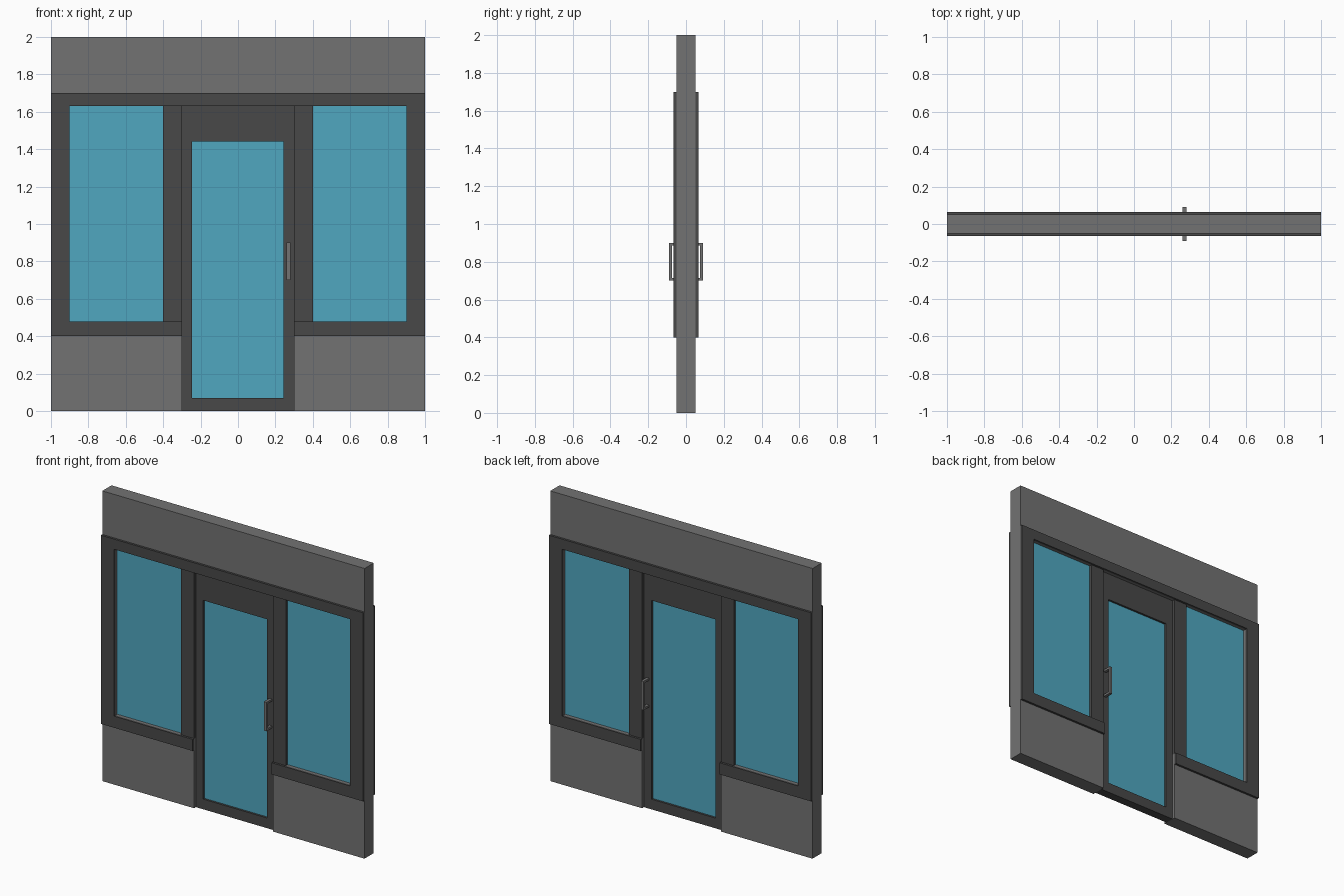
import bpy
import bmesh

old = bpy.data.objects.get("Cube")
if old:
    bpy.data.objects.remove(old, do_unlink=True)


def material(name, rgb):
    m = bpy.data.materials.new(name)
    m.use_nodes = True
    m.diffuse_color = (*rgb, 1)
    m.node_tree.nodes["Principled BSDF"].inputs["Base Color"].default_value = (*rgb, 1)
    return m


WALL = material("wall_grey", (0.17, 0.17, 0.17))
FRAME = material("dark_frame", (0.065, 0.065, 0.065))
GLASS = material("blue_glass", (0.08, 0.39, 0.53))


def finish(name, bm, mat):
    bmesh.ops.recalc_face_normals(bm, faces=bm.faces)
    mesh = bpy.data.meshes.new(name)
    bm.to_mesh(mesh)
    bm.free()
    mesh.materials.append(mat)
    obj = bpy.data.objects.new(name, mesh)
    bpy.context.collection.objects.link(obj)
    return obj


def slab(name, outline, y0, y1, mat):
    """Extrude an (x, z) outline from y0 to y1."""
    bm = bmesh.new()
    face = bm.faces.new([bm.verts.new((x, y0, z)) for x, z in outline])
    out = bmesh.ops.extrude_face_region(bm, geom=[face])
    moved = [v for v in out["geom"] if isinstance(v, bmesh.types.BMVert)]
    bmesh.ops.translate(bm, verts=moved, vec=(0, y1 - y0, 0))
    return finish(name, bm, mat)


def rect(x0, x1, z0, z1):
    return [(x0, z0), (x1, z0), (x1, z1), (x0, z1)]


def ring(name, outer, inner, depth, mat):
    """Rectangular frame, closed all round."""
    bm = bmesh.new()
    loops = [[bm.verts.new((x, y, z)) for x, z in pts]
             for pts, y in ((outer, -depth), (inner, -depth), (inner, depth), (outer, depth))]
    for k, a in enumerate(loops):
        b = loops[(k + 1) % 4]
        for i in range(4):
            j = (i + 1) % 4
            bm.faces.new((a[i], a[j], b[j], b[i]))
    return finish(name, bm, mat)


def mirrored(half):
    """Complete a symmetric outline from its -x half."""
    return half + [(-x, z) for x, z in reversed(half)]


SILL, HEAD = 0.48, 1.63
DOOR_X, POST_X, WIN_X = 0.3, 0.4, 0.9
opening = [(-DOOR_X, SILL), (-WIN_X, SILL), (-WIN_X, HEAD)]

# Wall with the shopfront opening
slab("wall", mirrored([(-1, 2), (-1, 0), (-DOOR_X, 0)] + opening), -0.05, 0.05, WALL)

# Raised trim on both faces
trim = mirrored([(-1, 1.7), (-1, 0.4), (-DOOR_X, 0.4)] + opening)
for label, s in (("front", -1), ("back", 1)):
    slab(label + "_trim", trim, s * 0.05, s * 0.065, FRAME)

# Door posts and side windows
for label, s in (("right", -1), ("left", 1)):
    slab(label + "_door_post", rect(s * DOOR_X, s * POST_X, SILL, HEAD), -0.05, 0.05, FRAME)
    slab(label + "_window_glass", rect(s * POST_X, s * WIN_X, SILL, HEAD), -0.03, 0.03, GLASS)

# Door leaf and its pane
pane = rect(-0.245, 0.242, 0.07, 1.44)
ring("door_leaf", rect(-DOOR_X, DOOR_X, 0, HEAD), pane, 0.03, FRAME)
slab("door_glass", pane, -0.016, 0.016, GLASS)

# Pull handles: a grip bar returning to the door at both ends
for label, s in (("front", -1), ("back", 1)):
    slab(label + "_handle_grip", rect(0.26, 0.28, 0.7, 0.9), s * 0.075, s * 0.09, WALL)
    for end, z in (("lower", 0.7), ("upper", 0.885)):
        slab(label + "_handle_" + end + "_bracket", rect(0.26, 0.28, z, z + 0.015),
             s * 0.03, s * 0.075, WALL)
